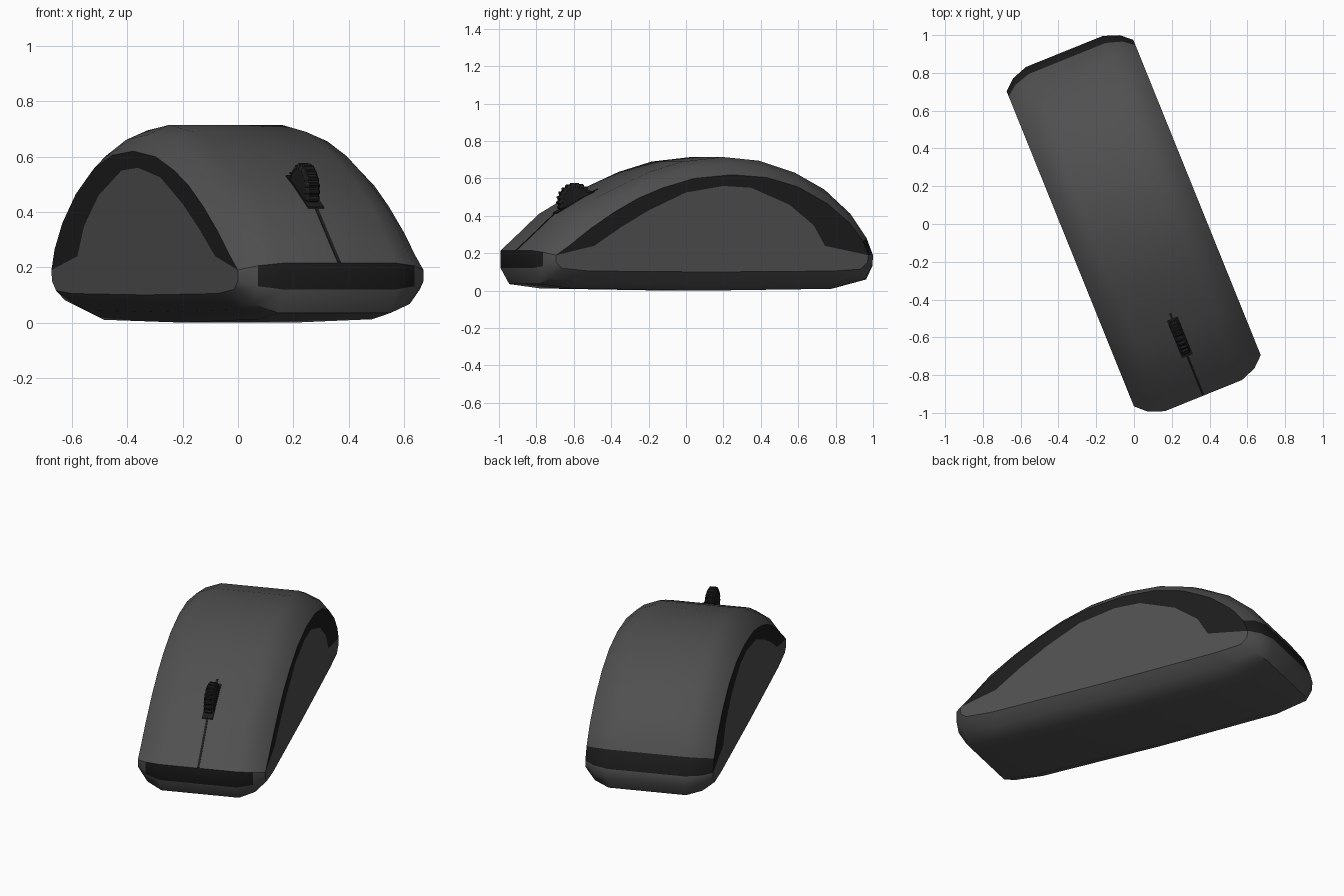
import bpy, bmesh, math
from mathutils import Matrix

if "Cube" in bpy.data.objects:
    bpy.data.objects.remove(bpy.data.objects["Cube"])

TURN = Matrix.Rotation(math.radians(22), 4, 'Z')

def material(name, v):
    m = bpy.data.materials.new(name)
    m.diffuse_color = (v, v, v, 1)
    m.use_nodes = True
    m.node_tree.nodes["Principled BSDF"].inputs["Base Color"].default_value = m.diffuse_color
    return m

GREY, BLACK = material("grey_plastic", 0.08), material("black_rubber", 0.012)

def add_object(name, verts, faces, mats, indices=None, angle=35):
    me = bpy.data.meshes.new(name)
    me.from_pydata(verts, [], faces)
    for m in mats:
        me.materials.append(m)
    if indices:
        for p, i in zip(me.polygons, indices):
            p.material_index = i
    bm = bmesh.new()
    bm.from_mesh(me)
    bmesh.ops.recalc_face_normals(bm, faces=bm.faces)
    bm.to_mesh(me)
    bm.free()
    me.transform(TURN)
    ob = bpy.data.objects.new(name, me)
    bpy.context.collection.objects.link(ob)
    bpy.ops.object.select_all(action='DESELECT')
    ob.select_set(True)
    bpy.context.view_layer.objects.active = ob
    bpy.ops.object.shade_smooth_by_angle(angle=math.radians(angle))
    return ob

# Side outline and centre outline as (y, z), front to back over the top
side_top = [(-.895, .19), (-.82, .24), (-.70, .33), (-.56, .42), (-.42, .495), (-.28, .55), (-.1, .60),
            (.12, .62), (.32, .605), (.5, .555), (.67, .465), (.8, .36), (.875, .265), (.905, .19)]
mid_top = [(-.98, .215), (-.9, .285), (-.76, .41), (-.6, .5), (-.45, .57), (-.3, .635), (-.11, .69),
           (.12, .715), (.33, .695), (.54, .63), (.71, .54), (.86, .41), (.945, .29), (.985, .19)]
# Returning along the underside
side_low = [(.9, .15), (.86, .115), (.7, .105), (0, .1), (-.7, .105), (-.86, .12), (-.895, .15)]
mid_low = [(.985, .13), (.95, .06), (.75, .01), (0, 0), (-.75, .012), (-.93, .035), (-.98, .12)]
side, mid = side_top + side_low, mid_top + mid_low
n, top_n = len(side), len(side_top)

# Shell: outlines lofted across the width, with black front and back bands
levels = [(-.362, 0), (-.305, .62), (-.22, 1), (.22, 1), (.305, .62), (.362, 0)]
verts = [(x, a[0] + (b[0] - a[0]) * t, a[1] + (b[1] - a[1]) * t)
         for x, t in levels for a, b in zip(side, mid)]
faces, idx = [], []
for k in range(len(levels) - 1):
    for i in range(n):
        j = (i + 1) % n
        faces.append((k * n + i, k * n + j, (k + 1) * n + j, (k + 1) * n + i))
        front_band = i == n - 1 and 0 < k < 4
        idx.append(1 if front_band or i == top_n - 2 else 0)
add_object("shell", verts, faces, [GREY, BLACK], idx)

# Side walls: grey panel framed by a black arch
inner = [(-.675, .24), (-.52, .34), (-.36, .43), (-.147, .525), (.07, .56), (.23, .55),
         (.45, .46), (.59, .35), (.655, .24)]
for s, label in ((1, "right"), (-1, "left")):
    x = .362 * s
    arch = side_top + inner[::-1]
    panel = [side_top[0]] + inner + [side_top[-1]] + side_low
    for name, pts, m in (("arch", arch, BLACK), ("panel", panel, GREY)):
        order = list(range(len(pts)))
        if s > 0:
            order.reverse()
        ob = add_object(f"{label}_side_{name}", [(x, y, z) for y, z in pts], [order], [m])
        if (ob.data.polygons[0].normal.x * s) < 0:
            ob.data.flip_normals()

def top_z(y):
    for (y0, z0), (y1, z1) in zip(mid_top, mid_top[1:]):
        if y0 <= y <= y1:
            return z0 + (z1 - z0) * (y - y0) / (y1 - y0)

# Thin box strips that follow the top surface
def strip(name, half, y0, y1, lift, steps=12):
    ys = sorted({y0 + (y1 - y0) * i / steps for i in range(steps + 1)}
                | {p[0] for p in mid_top if y0 < p[0] < y1})
    v, f = [], []
    for y in ys:
        z = top_z(y)
        v += [(-half, y, z - .02), (-half, y, z + lift), (half, y, z + lift), (half, y, z - .02)]
    for i in range(len(ys) - 1):
        for c in range(4):
            d = (c + 1) % 4
            f.append((4 * i + c, 4 * i + d, 4 * i + 4 + d, 4 * i + 4 + c))
    e = 4 * (len(ys) - 1)
    add_object(name, v, f + [(0, 1, 2, 3), (e, e + 1, e + 2, e + 3)], [BLACK])

strip("button_seam", .006, -.979, -.51, .003)
strip("wheel_slot", .031, -.755, -.54, .005)

# Scroll wheel with treads and bevelled rims
teeth, v, f = 22, [], []
rings = [(-.028, .82), (-.018, 1), (.018, 1), (.028, .82)]
m = teeth * 4
for x, k in rings:
    for i in range(m):
        r = k * (.102 if i % 4 < 2 else .093)
        a = 2 * math.pi * i / m
        v.append((x, -.64 + r * math.cos(a), .475 + r * math.sin(a)))
for k in range(3):
    for i in range(m):
        j = (i + 1) % m
        f.append((k * m + i, k * m + j, (k + 1) * m + j, (k + 1) * m + i))
f += [tuple(range(m)), tuple(range(3 * m, 4 * m))]
add_object("scroll_wheel", v, f, [BLACK], angle=20)
